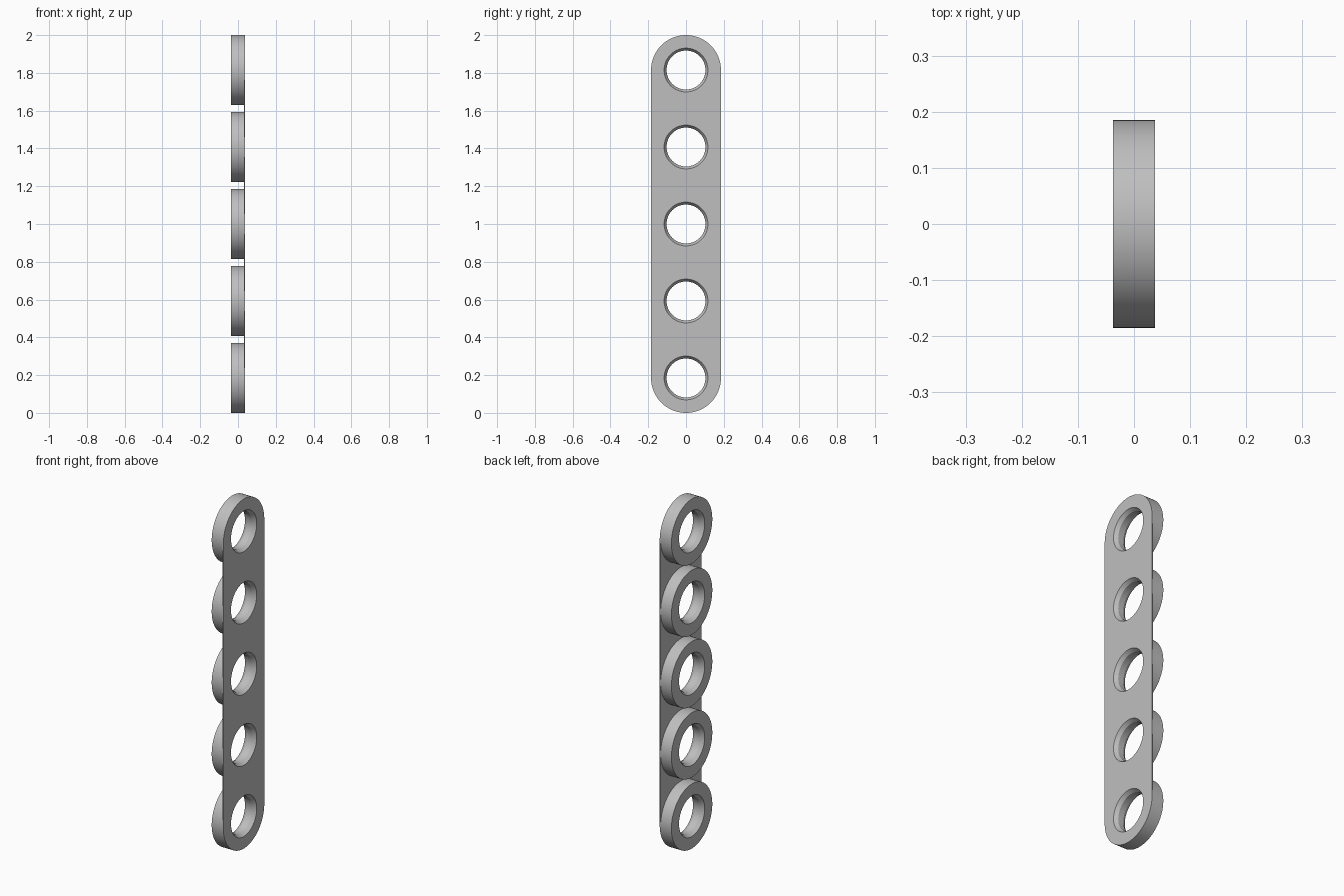
import bpy, bmesh, math
from mathutils import Matrix

cube = bpy.data.objects.get("Cube")
if cube:
    bpy.data.objects.remove(cube, do_unlink=True)

RADIUS = 0.185            # boss and plate end radius
BORE, LIP = 0.103, 0.116  # bore radius, chamfer mouth radius
BACK, JOIN, FACE = -0.037, 0.031, 0.037
CHAMFER = 0.02
SEGMENTS = 64
PITCH = (2 - 2 * RADIUS) / 4
CENTRES = [RADIUS + i * PITCH for i in range(5)]

grey = bpy.data.materials.new("plain grey")
grey.use_nodes = True
colour = (0.52, 0.52, 0.52, 1)
grey.diffuse_color = colour
grey.node_tree.nodes["Principled BSDF"].inputs["Base Color"].default_value = colour


def make_object(name, bm):
    bmesh.ops.recalc_face_normals(bm, faces=bm.faces)
    mesh = bpy.data.meshes.new(name)
    bm.to_mesh(mesh)
    bm.free()
    mesh.materials.append(grey)
    obj = bpy.data.objects.new(name, mesh)
    bpy.context.collection.objects.link(obj)
    return obj


def add_lathe(bm, profile, z):
    """Closed solid turned around a line along x, from (x, radius) pairs."""
    rings = []
    for x, r in profile:
        angles = [math.tau * i / SEGMENTS for i in range(SEGMENTS)]
        rings.append([bm.verts.new((x, r * math.cos(a), z + r * math.sin(a))) for a in angles])
    for a, b in zip(rings, rings[1:]):
        for i in range(SEGMENTS):
            j = (i + 1) % SEGMENTS
            bm.faces.new((a[i], a[j], b[j], b[i]))
    bm.faces.new(rings[0])
    bm.faces.new(rings[-1])


# Thin backing plate with round ends
bm = bmesh.new()
outline = []
for start, z in ((0, CENTRES[-1]), (math.pi, CENTRES[0])):
    for i in range(SEGMENTS // 2 + 1):
        a = start + math.tau * i / SEGMENTS
        outline.append(bm.verts.new((JOIN, RADIUS * math.cos(a), z + RADIUS * math.sin(a))))
face = bm.faces.new(outline)
extruded = bmesh.ops.extrude_face_region(bm, geom=[face])["geom"]
top = [v for v in extruded if isinstance(v, bmesh.types.BMVert)]
bmesh.ops.translate(bm, verts=top, vec=(FACE - JOIN, 0, 0))
plate = make_object("backing_plate", bm)

# Row of round bosses
bm = bmesh.new()
for z in CENTRES:
    add_lathe(bm, [(BACK, RADIUS), (JOIN, RADIUS)], z)
bosses = make_object("round_bosses", bm)

# Bore cutters, flared at both mouths
flare = (LIP - BORE) / CHAMFER
over = 0.01
bm = bmesh.new()
for z in CENTRES:
    add_lathe(bm, [(BACK - over, LIP + over * flare), (BACK + CHAMFER, BORE),
                   (FACE - CHAMFER, BORE), (FACE + over, LIP + over * flare)], z)
cutter = make_object("bore_cutter", bm)
cutter.hide_render = True

# Cut the bores and shade smoothly
for obj in (plate, bosses):
    mod = obj.modifiers.new("bores", 'BOOLEAN')
    mod.operation = 'DIFFERENCE'
    mod.solver = 'EXACT'
    mod.object = cutter
    bpy.ops.object.select_all(action='DESELECT')
    obj.select_set(True)
    bpy.context.view_layer.objects.active = obj
    bpy.ops.object.modifier_apply(modifier=mod.name)
    bpy.ops.object.shade_smooth_by_angle(angle=math.radians(25))
bpy.data.objects.remove(cutter, do_unlink=True)
